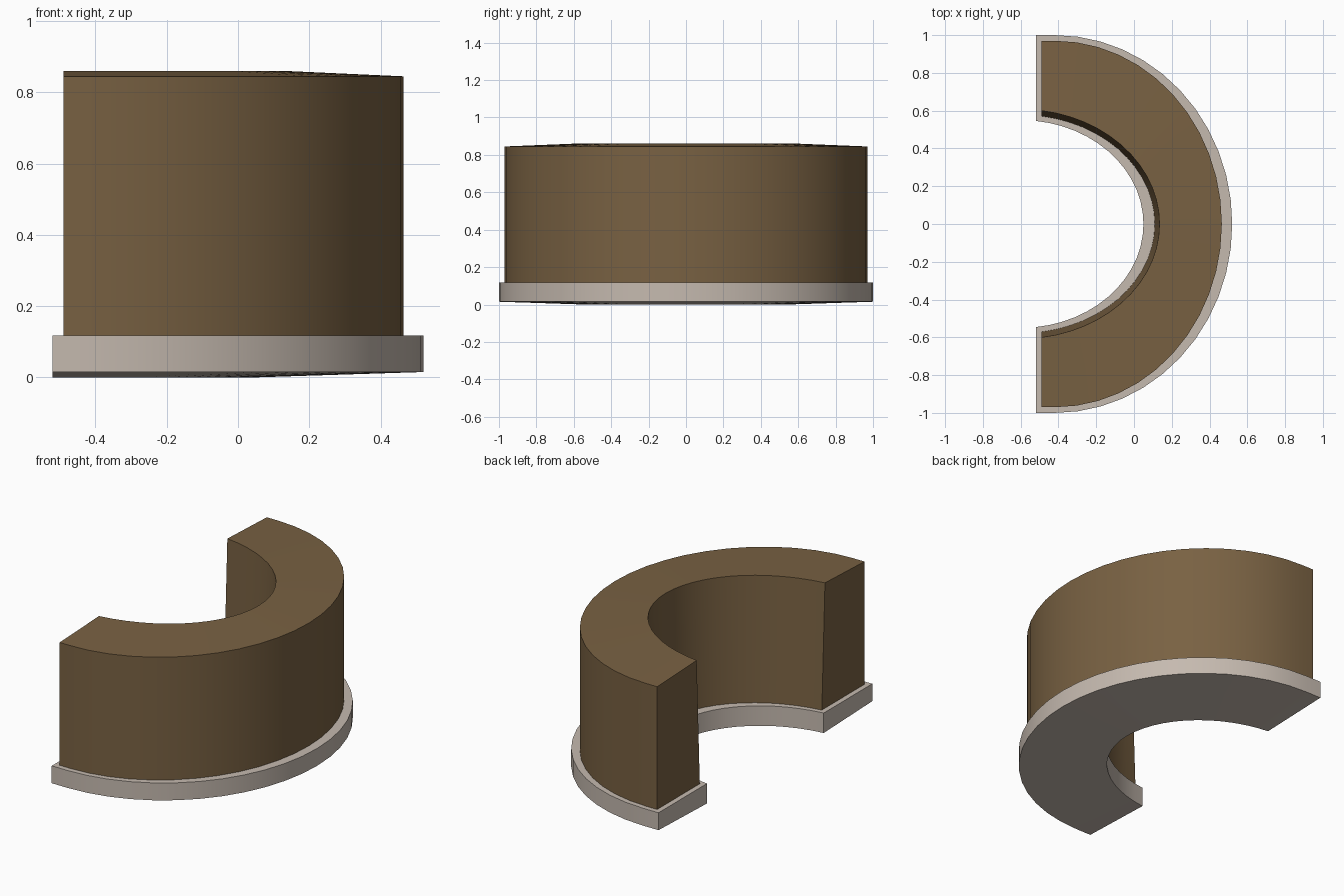
import bpy, bmesh, math

if "Cube" in bpy.data.objects:
    bpy.data.objects.remove(bpy.data.objects["Cube"])


def arc(cx, a, b, x_end, n, lead=False):
    """Half-ring curve from the +y end to the -y end, cut off at x_end.
    lead adds a short straight run before and after the ellipse."""
    start = math.pi / 2 if lead else math.acos((x_end - cx) / a)
    m = n - 2 if lead else n
    pts = [(cx + a * math.cos(t), b * math.sin(t))
           for t in (start * (1 - 2 * i / (m - 1)) for i in range(m))]
    return [(x_end, b)] + pts + [(x_end, -b)] if lead else pts


def half_ring(name, rails, color):
    """Skin four (curve, z) rails into a closed curved bar."""
    bm = bmesh.new()
    rows = [[bm.verts.new((x, y, z)) for x, y in pts] for pts, z in rails]
    n = len(rows[0])
    for k in range(4):
        a, b = rows[k], rows[(k + 1) % 4]
        for i in range(n - 1):
            bm.faces.new((a[i], a[i + 1], b[i + 1], b[i]))
    for i in (0, n - 1):
        bm.faces.new([r[i] for r in rows])
    bmesh.ops.recalc_face_normals(bm, faces=bm.faces)
    me = bpy.data.meshes.new(name)
    bm.to_mesh(me)
    bm.free()
    ob = bpy.data.objects.new(name, me)
    bpy.context.collection.objects.link(ob)
    mat = bpy.data.materials.new(name + "_color")
    mat.diffuse_color = color
    mat.use_nodes = True
    mat.node_tree.nodes["Principled BSDF"].inputs["Base Color"].default_value = mat.diffuse_color
    me.materials.append(mat)
    bpy.ops.object.select_all(action='DESELECT')
    ob.select_set(True)
    bpy.context.view_layer.objects.active = ob
    bpy.ops.object.shade_smooth_by_angle(angle=math.radians(30))


N = 27

# Pale plinth, underside rising slightly toward the outer rim
plinth_out = arc(-0.42, 0.94, 1.0, -0.52, N, lead=True)
plinth_in = arc(-0.60, 0.65, 0.55, -0.52, N)
half_ring("plinth", [(plinth_out, 0.015), (plinth_out, 0.118),
                     (plinth_in, 0.118), (plinth_in, 0.0)],
          (0.56, 0.49, 0.43, 1))

# Brown counter body, inner wall leaning back and top sloping outward
body_out = arc(-0.42, 0.885, 0.97, -0.49, N, lead=True)
body_in_low = arc(-0.60, 0.71, 0.578, -0.49, N)
body_in_high = arc(-0.60, 0.735, 0.607, -0.49, N)
half_ring("counter_body", [(body_out, 0.118), (body_out, 0.845),
                           (body_in_high, 0.86), (body_in_low, 0.118)],
          (0.19, 0.12, 0.055, 1))
